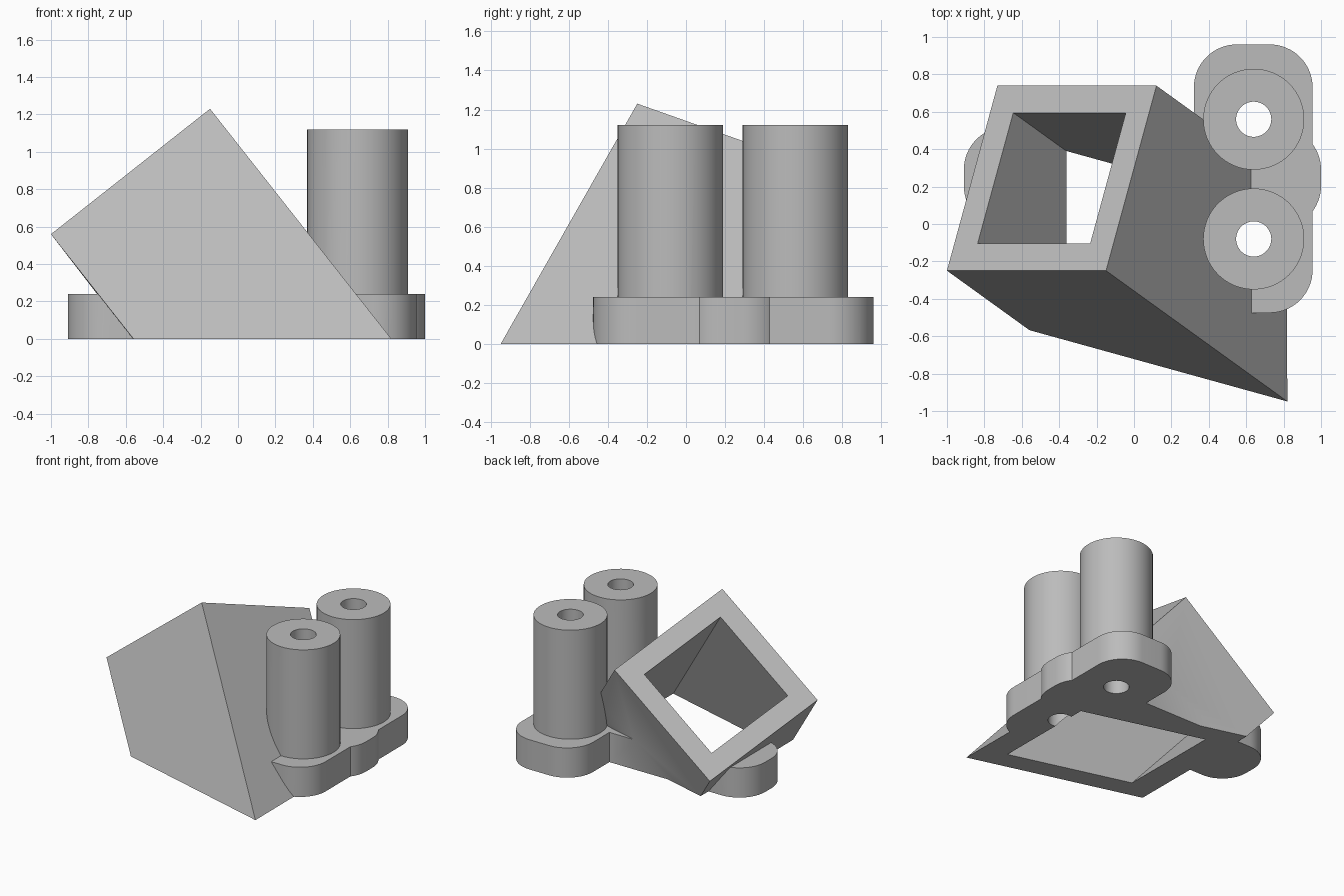
import bpy
import bmesh
from math import cos, sin, pi
from mathutils import Matrix, Vector

cube = bpy.data.objects.get("Cube")
if cube:
    bpy.data.objects.remove(cube, do_unlink=True)

grey = bpy.data.materials.new("light_grey")
grey.use_nodes = True
grey.diffuse_color = (0.5, 0.5, 0.5, 1)
grey.node_tree.nodes["Principled BSDF"].inputs["Base Color"].default_value = grey.diffuse_color


def finish(name, bm):
    bmesh.ops.recalc_face_normals(bm, faces=bm.faces)
    mesh = bpy.data.meshes.new(name)
    bm.to_mesh(mesh)
    bm.free()
    mesh.materials.append(grey)
    obj = bpy.data.objects.new(name, mesh)
    bpy.context.collection.objects.link(obj)
    return obj


def box(name, matrix, size):
    bm = bmesh.new()
    bmesh.ops.create_cube(bm, size=1, matrix=matrix @ Matrix.Diagonal((*size, 1)))
    return finish(name, bm)


def prism(name, points, bottom, top):
    bm = bmesh.new()
    face = bm.faces.new([bm.verts.new((x, y, bottom)) for x, y in points])
    extruded = bmesh.ops.extrude_face_region(bm, geom=[face])["geom"]
    verts = [v for v in extruded if isinstance(v, bmesh.types.BMVert)]
    bmesh.ops.translate(bm, verts=verts, vec=(0, 0, top - bottom))
    return finish(name, bm)


def rounded_plate(name, x0, x1, y0, y1, radius=0.23, top=0.24, steps=16):
    centres = [(x1 - radius, y1 - radius), (x0 + radius, y1 - radius),
               (x0 + radius, y0 + radius), (x1 - radius, y0 + radius)]
    points = []
    for quarter, (cx, cy) in enumerate(centres):
        for i in range(steps + 1):
            a = (quarter + i / steps) * pi / 2
            points.append((cx + radius * cos(a), cy + radius * sin(a)))
    return prism(name, points, 0, top)


def cylinder(name, x, y, radius, bottom, top, sides=64):
    angles = [2 * pi * i / sides for i in range(sides)]
    return prism(name, [(x + radius * cos(a), y + radius * sin(a)) for a in angles], bottom, top)


def combine(target, tool, operation):
    mod = target.modifiers.new(operation, "BOOLEAN")
    mod.operation = operation
    mod.solver = "EXACT"
    mod.object = tool
    bpy.context.view_layer.update()
    graph = bpy.context.evaluated_depsgraph_get()
    mesh = bpy.data.meshes.new_from_object(target.evaluated_get(graph))
    target.modifiers.clear()
    target.data = mesh
    bpy.data.objects.remove(tool, do_unlink=True)


# Tilted square duct: frame aligned to its open end
low, high, far = Vector((-1, -0.25, 0.56)), Vector((-0.15, -0.25, 1.23)), Vector((-0.73, 0.74, 0.21))
u = (high - low).normalized()
v = (far - low).normalized()
w = u.cross(v).normalized()
mouth = (high + far) / 2
frame = Matrix((u, v, w)).transposed().to_4x4()


def duct_box(name, side, start, end):
    matrix = Matrix.Translation(mouth + w * (start + end) / 2) @ frame
    return box(name, matrix, (side, side, end - start))


body = duct_box("duct_bracket", 1.083, -2.6, 0)

# Base plates and mounting posts
post_centres = [(0.64, -0.08), (0.64, 0.56)]
combine(body, rounded_plate("cross_plate", -0.91, 1.0, -0.025, 0.52), "UNION")
combine(body, rounded_plate("post_plate", 0.32, 0.955, -0.475, 0.96), "UNION")
for x, y in post_centres:
    combine(body, cylinder("post", x, y, 0.27, 0.1, 1.12), "UNION")

# Duct opening, screw holes and flat underside
combine(body, duct_box("duct_opening", 0.766, -2.8, 0.2), "DIFFERENCE")
for x, y in post_centres:
    combine(body, cylinder("screw_hole", x, y, 0.094, -0.5, 1.5), "DIFFERENCE")
combine(body, box("ground_cut", Matrix.Translation((0, 0, -2)), (8, 8, 4)), "DIFFERENCE")

bpy.ops.object.select_all(action="DESELECT")
body.select_set(True)
bpy.context.view_layer.objects.active = body
bpy.ops.object.shade_smooth_by_angle(angle=pi / 6)
